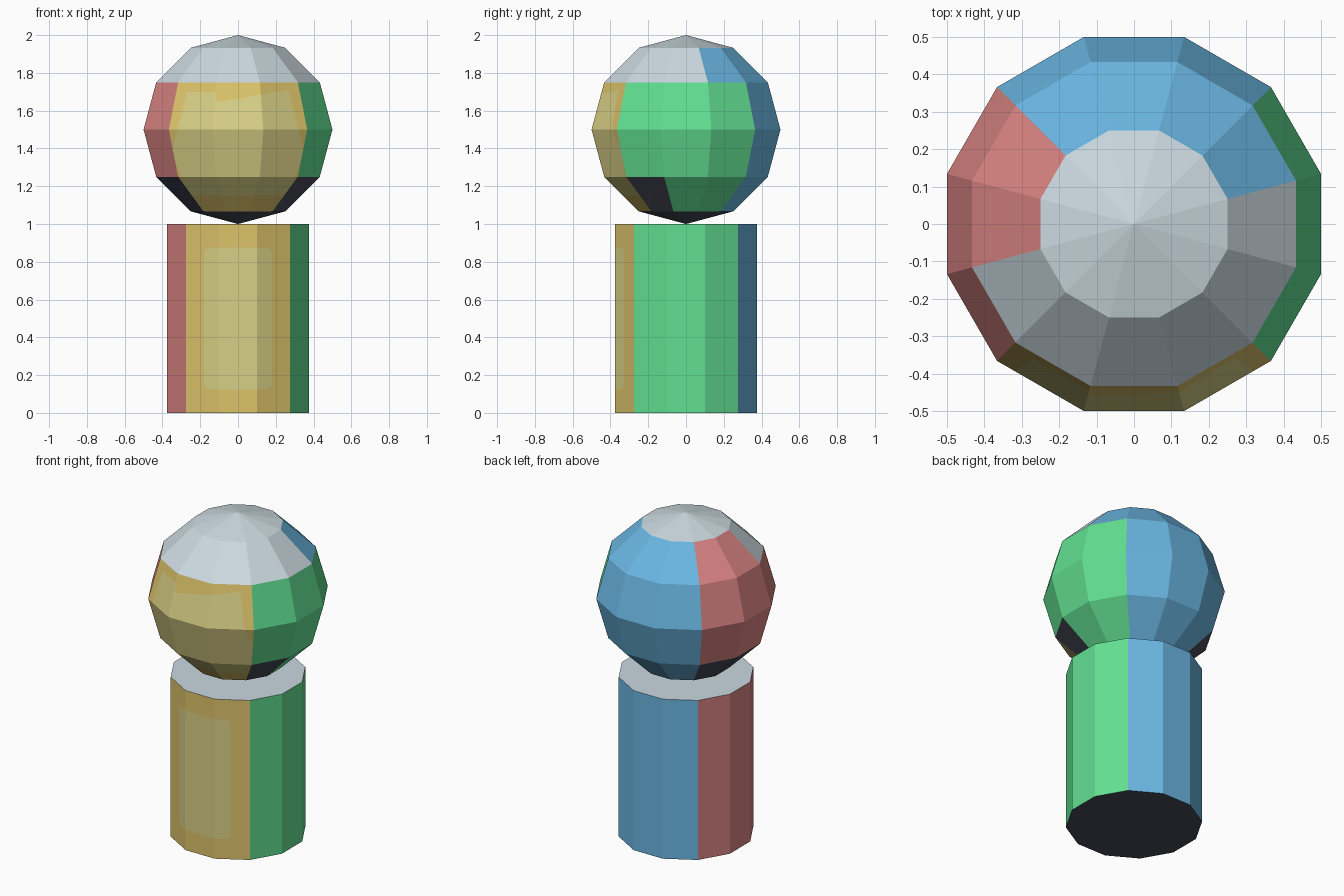
import bpy, bmesh, math
from mathutils import Matrix, Vector

cube = bpy.data.objects.get("Cube")
if cube:
    bpy.data.objects.remove(cube, do_unlink=True)

COLOURS = {
    "yellow": "DCC36A", "pale_panel": "D9D086", "green": "62E092", "blue": "6AB6E2",
    "red": "DA8583", "pale_grey": "CBD9E0", "charcoal": "464B58",
}
NAMES = list(COLOURS)
INDEX = {n: i for i, n in enumerate(NAMES)}


def linear(c):
    return c / 12.92 if c <= 0.04045 else ((c + 0.055) / 1.055) ** 2.4


def make_material(name):
    h = COLOURS[name]
    rgba = [linear(int(h[i:i + 2], 16) / 255) for i in (0, 2, 4)] + [1.0]
    m = bpy.data.materials.new(name)
    m.use_nodes = True
    m.diffuse_color = rgba
    bsdf = m.node_tree.nodes["Principled BSDF"]
    bsdf.inputs["Base Color"].default_value = rgba
    bsdf.inputs["Roughness"].default_value = 0.8
    return m


MATS = [make_material(n) for n in NAMES]
SIDE = 1 / math.cos(math.radians(15))      # flat-to-corner ratio of a 12-gon
TURN = Matrix.Rotation(math.radians(15), 4, 'Z')


def sector(c):
    """Direction of a face in whole steps of 30 degrees, 0 = +x."""
    return round(math.degrees(math.atan2(c.y, c.x)) / 30) % 12 * 30


def quarter(a):
    """Colour of the four upright sides."""
    return ("green" if a in (330, 0, 30) else "blue" if a in (60, 90, 120)
            else "red" if a in (150, 180, 210) else "yellow")


def cut_panel(bm, lines, inside):
    """Cut the yellow faces along front-view lines and recolour the inside."""
    for (x1, z1), (x2, z2) in lines:
        faces = [f for f in bm.faces if f.material_index == INDEX["yellow"]]
        geom = faces + list({e for f in faces for e in f.edges}) \
            + list({v for f in faces for v in f.verts})
        bmesh.ops.bisect_plane(bm, geom=geom, dist=1e-5, plane_co=(x1, 0, z1),
                               plane_no=Vector((z2 - z1, 0, x1 - x2)).normalized())
    for f in bm.faces:
        c = f.calc_center_median()
        if f.material_index == INDEX["yellow"] and inside(c.x, c.z):
            f.material_index = INDEX["pale_panel"]


def finish(bm, name):
    me = bpy.data.meshes.new(name)
    bm.to_mesh(me)
    bm.free()
    for m in MATS:
        me.materials.append(m)
    ob = bpy.data.objects.new(name, me)
    bpy.context.scene.collection.objects.link(ob)
    return ob


# Body: upright twelve-sided column
bm = bmesh.new()
bmesh.ops.create_cone(bm, cap_ends=True, segments=12, radius1=0.375 * SIDE,
                      radius2=0.375 * SIDE, depth=1.0)
bmesh.ops.transform(bm, matrix=Matrix.Translation((0, 0, 0.5)) @ TURN, verts=bm.verts)
bm.normal_update()
for f in bm.faces:
    c, n = f.calc_center_median(), f.normal
    f.material_index = INDEX["pale_grey" if n.z > 0.5 else
                             "charcoal" if n.z < -0.5 else quarter(sector(c))]

# Front panel on the body, with clipped corners
W, H, R = 0.18, 0.375, 0.02
lines = [((-W, 0), (-W, 1)), ((W, 0), (W, 1)),
         ((-1, 0.5 - H), (1, 0.5 - H)), ((-1, 0.5 + H), (1, 0.5 + H))]
lines += [((s * W, 0.5 + t * (H - R)), (s * (W - R), 0.5 + t * H))
          for s in (-1, 1) for t in (-1, 1)]
cut_panel(bm, lines, lambda x, z: abs(x) < W and abs(z - 0.5) < H
          and abs(x) + abs(z - 0.5) < W + H - R)
finish(bm, "body_column")

# Head: faceted ball
bm = bmesh.new()
bmesh.ops.create_uvsphere(bm, u_segments=12, v_segments=6, radius=0.5)
bmesh.ops.transform(bm, matrix=Matrix.Translation((0, 0, 1.5)) @ TURN
                    @ Matrix.Diagonal((SIDE, SIDE, 1, 1)), verts=bm.verts)
for f in bm.faces:
    c = f.calc_center_median()
    a = sector(c)
    if c.z > 1.93:                         # crown cap
        col = "pale_grey"
    elif c.z > 1.75:                       # upper band
        col = ("blue" if a in (30, 60, 90, 120)
               else "red" if a in (150, 180) else "pale_grey")
    elif c.z > 1.25:                       # two middle bands
        col = quarter(a)
    elif c.z > 1.06:                       # lower band
        col = "charcoal" if a in (330, 150, 180, 210) else quarter(a)
    else:                                  # bottom cap
        col = "charcoal"
    f.material_index = INDEX[col]


# Face panel on the head, with a notched top edge
def upper_edge(x):
    return 1.70 if x < -0.115 else 1.645 + (x + 0.115) * 0.17


def half_width(z):
    return min(0.27 + (1.70 - z) * 0.25, 0.30 + (z - 1.25) * 0.4)


lines = [((-0.115, 1), (-0.115, 2)), ((-1, 1.70), (1, 1.70)),
         ((-0.115, 1.645), (0.285, 1.713)), ((-1, 1.15), (1, 1.15))]
for s in (-1, 1):
    lines += [((s * 0.27, 1.70), (s * 0.345, 1.40)), ((s * 0.30, 1.25), (s * 0.36, 1.40))]
cut_panel(bm, lines, lambda x, z: 1.15 < z < upper_edge(x) and abs(x) < half_width(z))
finish(bm, "head_ball")
